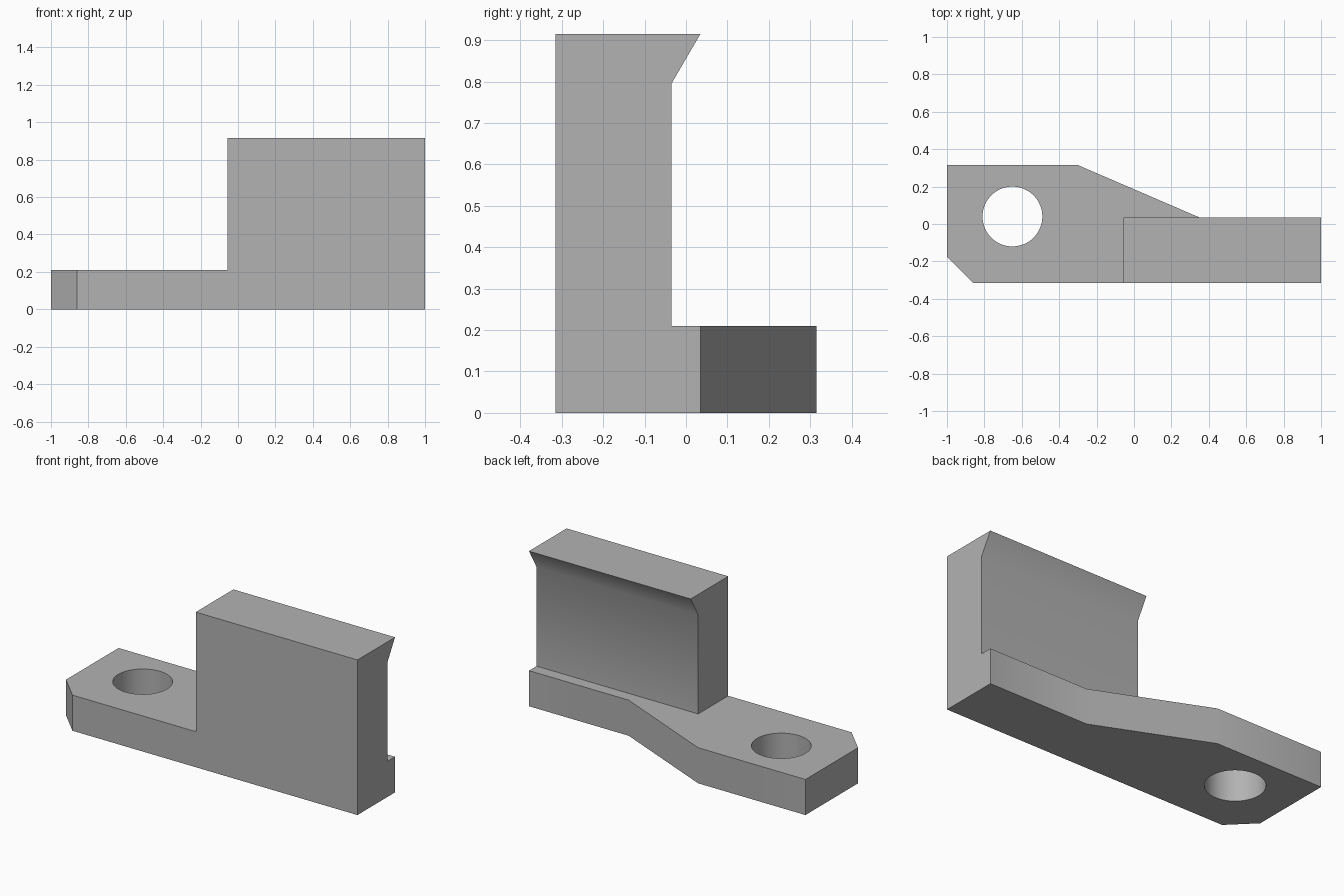
import bpy, bmesh, math
from mathutils import Vector

cube = bpy.data.objects.get("Cube")
if cube:
    bpy.data.objects.remove(cube, do_unlink=True)

# Plain grey material
grey = bpy.data.materials.new("plain_grey")
grey.use_nodes = True
colour = (0.45, 0.45, 0.45, 1)
grey.diffuse_color = colour
grey.node_tree.nodes["Principled BSDF"].inputs["Base Color"].default_value = colour


def prism(name, points, direction):
    """Extrude a closed outline along a direction."""
    bm = bmesh.new()
    face = bm.faces.new([bm.verts.new(p) for p in points])
    grown = bmesh.ops.extrude_face_region(bm, geom=[face])["geom"]
    moved = [v for v in grown if isinstance(v, bmesh.types.BMVert)]
    bmesh.ops.translate(bm, verts=moved, vec=Vector(direction))
    bmesh.ops.recalc_face_normals(bm, faces=bm.faces)
    mesh = bpy.data.meshes.new(name)
    bm.to_mesh(mesh)
    bm.free()
    mesh.materials.append(grey)
    obj = bpy.data.objects.new(name, mesh)
    bpy.context.collection.objects.link(obj)
    return obj


def combine(target, other, operation):
    """Apply a boolean, then remove the helper."""
    bpy.context.view_layer.objects.active = target
    mod = target.modifiers.new(operation.lower(), "BOOLEAN")
    mod.object, mod.operation, mod.solver = other, operation, "EXACT"
    bpy.ops.object.modifier_apply(modifier=mod.name)
    bpy.data.objects.remove(other, do_unlink=True)


front, step, back = -0.315, 0.035, 0.315
base_top, wall_top, wall_left = 0.21, 0.915, -0.055

# Base plate with chamfered corner and tapering back edge
outline = [(-0.86, front), (1, front), (1, step), (0.35, step),
           (-0.3, back), (-1, back), (-1, -0.175)]
bracket = prism("bracket", [(x, y, 0) for x, y in outline], (0, 0, base_top))

# Upright wall with an overhanging lip along its top
profile = [(front, 0), (-step, 0), (-step, 0.795), (step, wall_top), (front, wall_top)]
wall = prism("wall", [(wall_left, y, z) for y, z in profile], (1 - wall_left, 0, 0))
combine(bracket, wall, "UNION")

# Bolt hole
sides, radius = 64, 0.16
ring = [(-0.65 + radius * math.cos(math.tau * i / sides),
         0.04 + radius * math.sin(math.tau * i / sides), -0.1) for i in range(sides)]
combine(bracket, prism("hole_cutter", ring, (0, 0, 0.5)), "DIFFERENCE")

# Merge coplanar faces and shade
bm = bmesh.new()
bm.from_mesh(bracket.data)
bmesh.ops.remove_doubles(bm, verts=bm.verts, dist=0.0001)
bmesh.ops.dissolve_limit(bm, angle_limit=0.01, verts=bm.verts, edges=bm.edges)
bm.to_mesh(bracket.data)
bm.free()
bpy.ops.object.select_all(action="DESELECT")
bracket.select_set(True)
bpy.context.view_layer.objects.active = bracket
bpy.ops.object.shade_smooth_by_angle(angle=math.radians(35))
